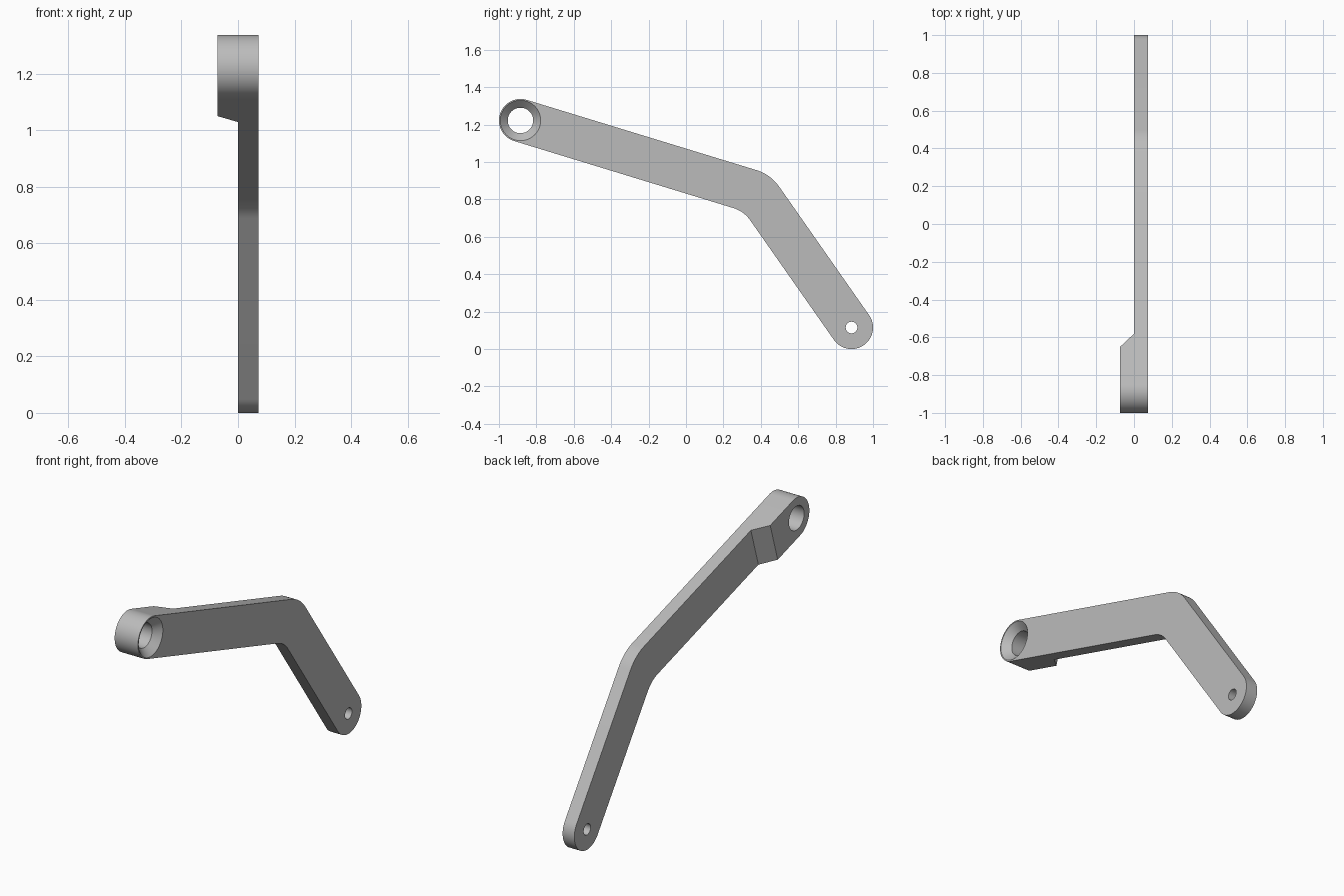
import bpy, bmesh
from math import radians, cos, sin, tan, pi
from mathutils import Vector

cube = bpy.data.objects.get("Cube")
if cube:
    bpy.data.objects.remove(cube, do_unlink=True)

R = 0.115                       # half width of the arm
HALF = 0.073                    # half thickness at the boss
A1, A2 = -17.0, -55.0           # directions of the two arm sections
TOP, LOW = Vector((-0.885, 1.222)), Vector((0.885, 0.115))


def polar(deg, r=1.0):
    return Vector((cos(radians(deg)), sin(radians(deg)))) * r


def arc(center, r, a, b, n):
    return [center + polar(a + (b - a) * i / n, r) for i in range(n + 1)]


def make_object(name, bm):
    bmesh.ops.recalc_face_normals(bm, faces=bm.faces[:])
    mesh = bpy.data.meshes.new(name)
    bm.to_mesh(mesh)
    bm.free()
    obj = bpy.data.objects.new(name, mesh)
    bpy.context.collection.objects.link(obj)
    return obj


def prism(name, points, shift):
    bm = bmesh.new()
    face = bm.faces.new([bm.verts.new(p) for p in points])
    out = bmesh.ops.extrude_face_region(bm, geom=[face])
    moved = [v for v in out["geom"] if isinstance(v, bmesh.types.BMVert)]
    bmesh.ops.translate(bm, verts=moved, vec=shift)
    return make_object(name, bm)


def hole_cutter(name, center, rings, n=64):
    # stack of circles along x, given as (x, radius)
    bm = bmesh.new()
    loops = [[bm.verts.new((x, *(center + polar(360 * i / n, r)))) for i in range(n)]
             for x, r in rings]
    for a, b in zip(loops, loops[1:]):
        for i in range(n):
            j = (i + 1) % n
            bm.faces.new((a[i], a[j], b[j], b[i]))
    bm.faces.new(loops[0])
    bm.faces.new(loops[-1])
    return make_object(name, bm)


def cut(target, cutter):
    cutter.hide_render = True
    mod = target.modifiers.new("cut", "BOOLEAN")
    mod.operation, mod.solver, mod.object = "DIFFERENCE", "EXACT", cutter
    bpy.context.view_layer.objects.active = target
    bpy.ops.object.modifier_apply(modifier=mod.name)
    bpy.data.objects.remove(cutter, do_unlink=True)


# Bend point: where the two centre lines meet
d1, d2 = polar(A1), polar(A2)
gap = LOW - TOP
bend = TOP + d1 * (gap.cross(d2) / d1.cross(d2))
bisector, half_turn = polar((A1 + A2) / 2 + 90), cos(radians((A1 - A2) / 2))
inner_r, outer_r = 0.17, 0.23

# Bent arm outline with round ends and filleted bend
outline = (arc(TOP, R, A1 + 90, A1 + 270, 40)
           + arc(bend - bisector * (R + inner_r) / half_turn, inner_r, A1 + 90, A2 + 90, 12)
           + arc(LOW, R, A2 - 90, A2 + 90, 40)
           + arc(bend + bisector * (R - outer_r) / half_turn, outer_r, A2 + 90, A1 + 90, 12))
arm = prism("bent_arm", [(-HALF, p.x, p.y) for p in outline], (2 * HALF, 0, 0))

# Thin the arm behind the boss, leaving a sloped step
normal = polar(A1 + 90)
step = [(0.139, -2 * HALF), (0.283, 0), (2.5, 0), (2.5, -2 * HALF)]
start = TOP - normal * 1.5
cut(arm, prism("step_cutter", [(x, *(start + d1 * s)) for s, x in step],
               (0, *(normal * 2))))

# Countersunk pivot hole and small end hole
cut(arm, hole_cutter("pivot_cutter", TOP,
                     [(-0.2, 0.068), (HALF - 0.04, 0.068), (HALF, 0.108), (HALF + 0.05, 0.158)]))
cut(arm, hole_cutter("pin_cutter", LOW, [(-0.2, 0.031), (0.2, 0.031)]))

# Grey metal
metal = bpy.data.materials.new("grey_metal")
metal.use_nodes = True
color = (0.5, 0.5, 0.5, 1)
metal.diffuse_color = color
metal.node_tree.nodes["Principled BSDF"].inputs["Base Color"].default_value = color
arm.data.materials.clear()
arm.data.materials.append(metal)
for poly in arm.data.polygons:
    poly.material_index = 0

bpy.ops.object.select_all(action="DESELECT")
arm.select_set(True)
bpy.context.view_layer.objects.active = arm
bpy.ops.object.shade_smooth_by_angle(angle=radians(25))
